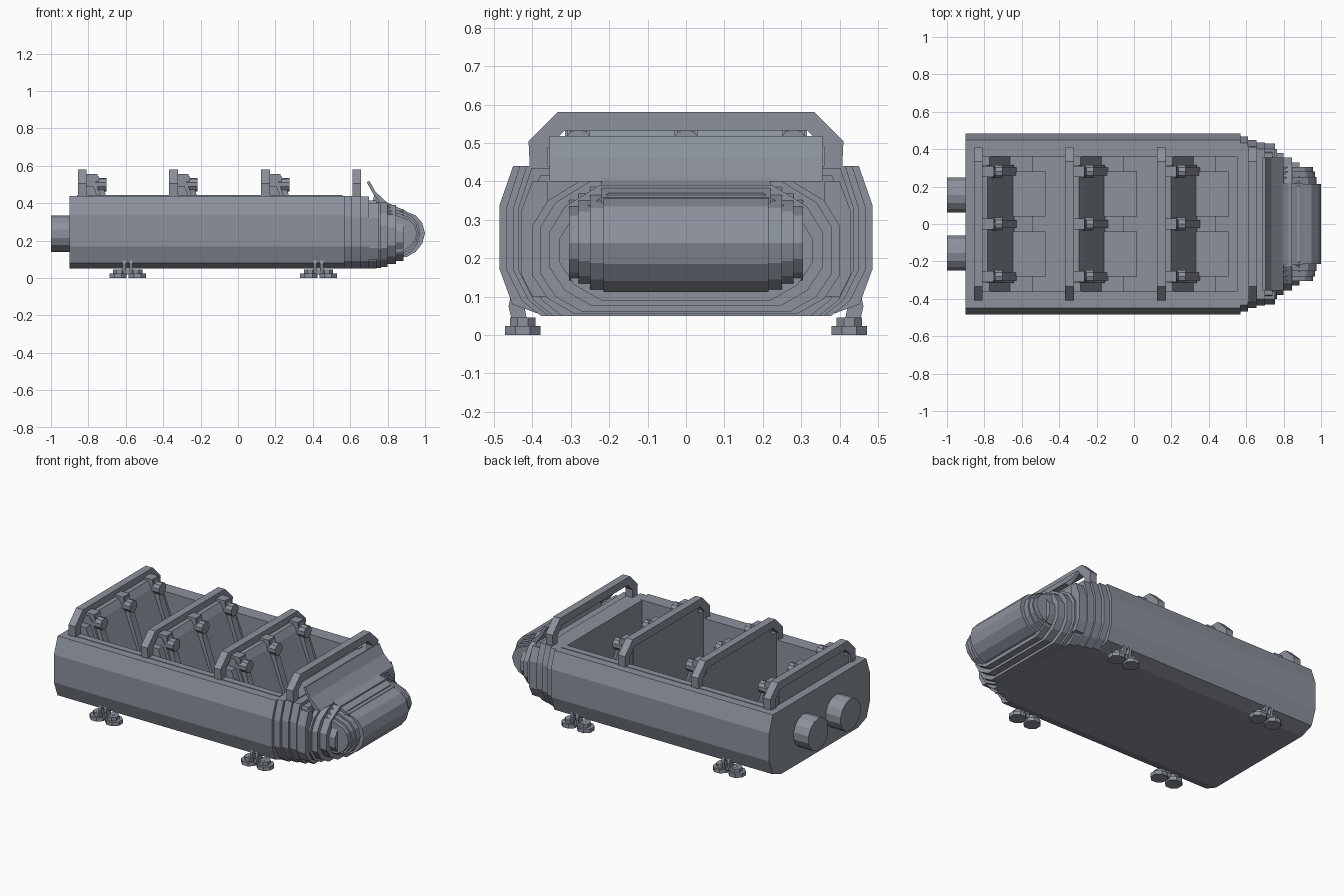
import bpy, bmesh, math
from mathutils import Vector

if "Cube" in bpy.data.objects:
    bpy.data.objects.remove(bpy.data.objects["Cube"])

grey = bpy.data.materials.new("slate grey")
grey.diffuse_color = (0.26, 0.285, 0.335, 1)
grey.use_nodes = True
grey.node_tree.nodes["Principled BSDF"].inputs["Base Color"].default_value = grey.diffuse_color


def prism(name, pts, axis, a, b):
    """Extrude a 2D profile along x (pts = y,z), y (pts = x,z) or z (pts = x,y) from a to b."""
    def place(p, t):
        return {'x': (t, p[0], p[1]), 'y': (p[0], t, p[1]), 'z': (p[0], p[1], t)}[axis]
    bm = bmesh.new()
    lo = [bm.verts.new(place(p, a)) for p in pts]
    hi = [bm.verts.new(place(p, b)) for p in pts]
    n = len(pts)
    bm.faces.new(lo)
    bm.faces.new(hi[::-1])
    for i in range(n):
        j = (i + 1) % n
        bm.faces.new((lo[j], lo[i], hi[i], hi[j]))
    bmesh.ops.recalc_face_normals(bm, faces=bm.faces)
    me = bpy.data.meshes.new(name)
    bm.to_mesh(me)
    bm.free()
    me.materials.append(grey)
    ob = bpy.data.objects.new(name, me)
    bpy.context.collection.objects.link(ob)
    return ob


def box(name, x0, x1, y0, y1, z0, z1):
    return prism(name, [(x0, y0), (x1, y0), (x1, y1), (x0, y1)], 'z', z0, z1)


def circle(cx, cy, r, n):
    return [(cx + r * math.cos(math.tau * (i + .5) / n), cy + r * math.sin(math.tau * (i + .5) / n))
            for i in range(n)]


def sym(half):
    """Mirror a half profile listed from top to bottom."""
    return half + [(-y, z) for y, z in reversed(half)]


# Hollow car body, tail wall and floor
outer = [(.45, .44), (.485, .34), (.485, .17), (.452, .08), (.37, .05)]
prism("body_shell", sym([(.36, .10), (.36, .44)] + outer), 'x', -.9, .57)
box("tail_wall", -.9, -.85, -.38, .38, .06, .44)

# Rear thrusters with a recessed end
for s in (-1, 1):
    prism("rear_tube", circle(s * .155, .237, .097, 14), 'x', -1.0, -.88)

# Raised rim strips along the cockpit edge
for s in (-1, 1):
    box("cockpit_rim", -.86, .56, min(s * .36, s * .40), max(s * .36, s * .40), .43, .443)

# Roll hoops
hoop = [(.405, .40), (.41, .505), (.335, .58), (-.335, .58), (-.41, .505), (-.405, .40),
        (-.36, .40), (-.36, .488), (-.315, .533), (.315, .533), (.36, .488), (.36, .40)]
for x in (-.832, -.345, .147, .635):
    prism("roll_hoop", hoop, 'x', x - .023, x + .023)

# Seat rows
for x in (-.832, -.345, .147):
    # backrest leaning down to the cushion
    prism("seat_back", [(x - .015, .10), (x - .015, .54), (x + .05, .54), (x + .075, .50),
                        (x + .19, .20), (x + .19, .10)], 'y', -.315, .315)
    prism("seat_back_wide", [(x - .012, .10), (x - .012, .49), (x + .06, .49),
                             (x + .17, .20), (x + .17, .10)], 'y', -.36, .36)
    for s in (-1, 1):
        box("seat_cushion", x + .15, x + .36, min(s * .04, s * .28), max(s * .04, s * .28), .09, .215)
    box("seat_base", x + .1, x + .29, -.36, .36, .09, .20)
    # dividers and harness discs
    for y in (-.28, 0, .28):
        prism("seat_divider", [(x + .02, .545), (x + .085, .545), (x + .115, .48), (x + .125, .44),
                               (x + .205, .20), (x + .10, .20)], 'y', y - .022, y + .022)
        prism("harness_bracket", [(x + .02, .555), (x + .08, .555), (x + .09, .50), (x + .02, .50)],
              'y', y - .03, y + .03)
        prism("harness_disc", circle(y, .50, .036, 10), 'x', x + .07, x + .128)

# Stepped bellows tapering to the nose: x end, half width, bottom, top
rings = [(.57, .61, .468, .05, .44), (.61, .655, .45, .05, .44), (.655, .70, .437, .05, .435),
         (.70, .74, .415, .05, .415), (.74, .765, .40, .055, .405), (.76, .80, .38, .06, .40),
         (.80, .845, .355, .075, .39), (.845, .885, .33, .09, .37)]
for i, (x0, x1, w, b, t) in enumerate(rings):
    if i < 4:
        half = [(w - .035, t), (w, .33), (w, .17), (w - .04, .09), (w - .09, b)]
    else:
        half = [(w - .13, t), (w - .04, t - .055), (w, t - .12), (w, b + .10),
                (w - .04, b + .04), (w - .11, b)]
    prism("bellows_ring", sym(half), 'x', x0 - .02, x1)
# shallow side ribs on the bellows
for s in (-1, 1):
    prism("bellows_rib", [(s * .40, .10), (s * .43, .16), (s * .43, .32), (s * .40, .40),
                          (s * .36, .40), (s * .36, .10)], 'x', .68, .755)

# Rounded nose with smaller layers stepping out to each side
nose = [(.70, .41), (.785, .405), (.83, .38), (.90, .355), (.95, .335), (.985, .295), (1.0, .24),
        (.985, .185), (.95, .14), (.90, .112), (.70, .112)]
prism("nose", nose, 'y', -.215, .215)
for w, k in ((.25, .90), (.28, .80), (.305, .70)):
    layer = [(.70 + (x - .70) * (.72 + .28 * (k - .2)), .237 + (z - .237) * (k + .06)) for x, z in nose]
    prism("nose_layer", layer, 'y', -w, w)

# Windscreen: tilted plate flowing down onto the nose
prism("windscreen", [(.688, .513), (.703, .518), (.735, .462), (.80, .40), (.76, .40), (.72, .455)],
      'y', -.355, .355)
prism("nose_ramp", [(.73, .455), (.80, .402), (.90, .358), (.90, .30), (.70, .30)], 'y', -.22, .22)

# Wheel units
for cx in (-.59, .43):
    for s in (-1, 1):
        for d in (-1, 1):
            prism("wheel", circle(cx + d * .052, s * .425, .05, 8), 'z', 0, .024)
            prism("wheel_hub", circle(cx + d * .045, s * .425, .036, 8), 'z', .02, .045)
            x = cx + d * .018
            prism("wheel_strut", [(s * .41, .02), (s * .45, .02), (s * .462, .075), (s * .455, .11),
                                  (s * .43, .11), (s * .42, .07)], 'x', x - .009, x + .009)
        box("wheel_link", cx - .05, cx + .05, s * .425 - .02, s * .425 + .02, .018, .046)
